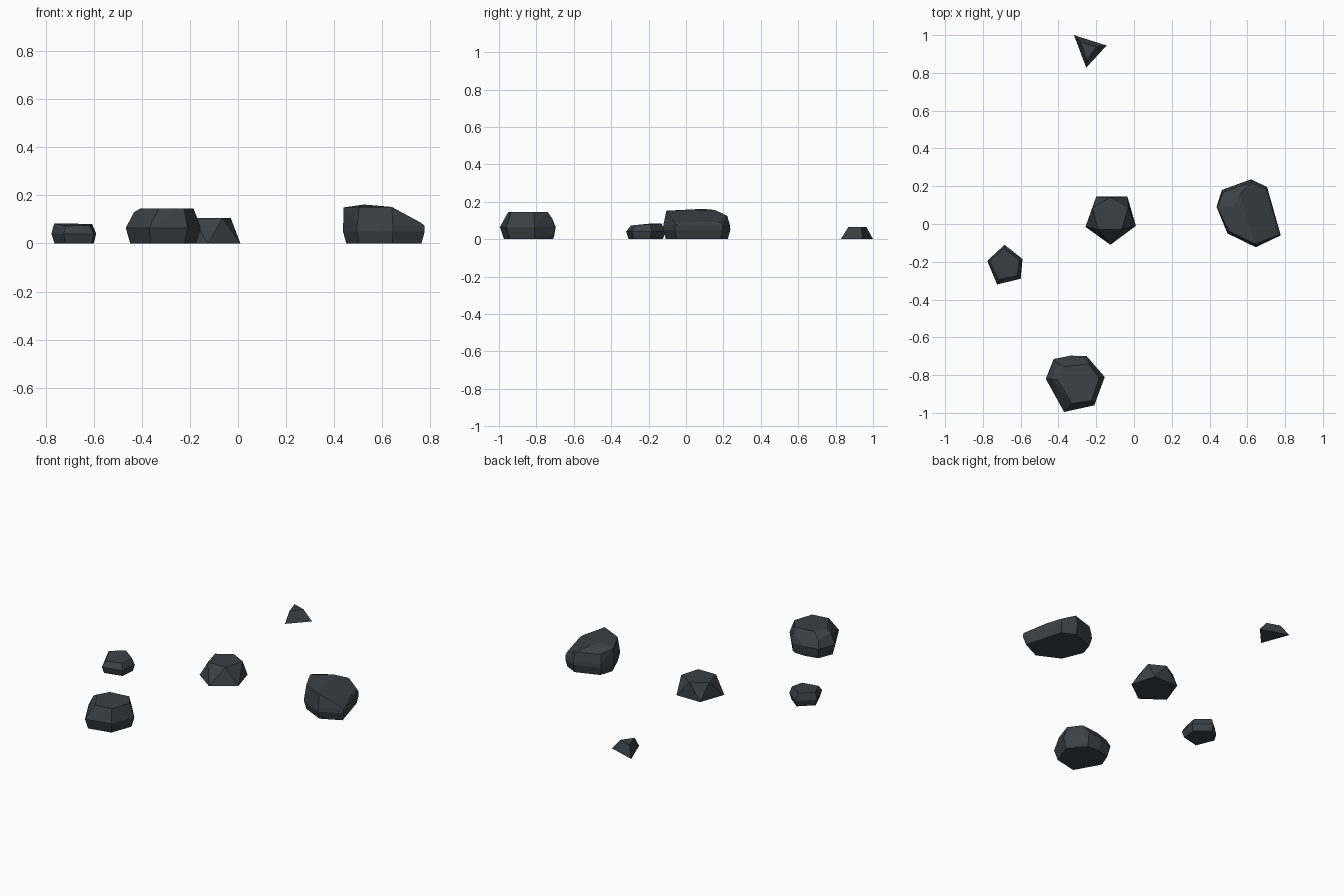
import bpy, bmesh, math
from mathutils import Vector

slate = bpy.data.materials.new("dark slate")
slate.diffuse_color = (0.045, 0.052, 0.058, 1)


def ring(pts, z, scale=1.0):
    """Lift a plan outline to height z, shrunk about its middle."""
    cx = sum(p[0] for p in pts) / len(pts)
    cy = sum(p[1] for p in pts) / len(pts)
    return [(cx + (x - cx) * scale, cy + (y - cy) * scale, z) for x, y in pts]


def rock(name, points):
    """Faceted stone: convex hull with flat facets merged."""
    bm = bmesh.new()
    for p in points:
        bm.verts.new(p)
    res = bmesh.ops.convex_hull(bm, input=bm.verts[:])
    junk = {g for g in res["geom_interior"] + res["geom_unused"]
            if isinstance(g, bmesh.types.BMVert)}
    bmesh.ops.delete(bm, geom=list(junk), context='VERTS')
    bmesh.ops.dissolve_limit(bm, angle_limit=math.radians(6),
                             verts=bm.verts[:], edges=bm.edges[:])
    bmesh.ops.recalc_face_normals(bm, faces=bm.faces[:])
    me = bpy.data.meshes.new(name)
    bm.to_mesh(me)
    bm.free()
    me.materials.append(slate)
    ob = bpy.data.objects.new(name, me)
    bpy.context.collection.objects.link(ob)


# Tiny three-sided chip at the back
rock("chip_rock",
     ring([(-0.318, 1.0), (-0.145, 0.945), (-0.253, 0.828)], 0) +
     ring([(-0.282, 0.965), (-0.2, 0.937), (-0.25, 0.868)], 0.065))

# Middle rock: pentagon base with a turned pentagon on top
rock("middle_rock",
     ring([(-0.20, 0.145), (-0.035, 0.145), (0.01, -0.01),
           (-0.125, -0.11), (-0.257, -0.015)], 0) +
     ring([(-0.125, 0.142), (-0.03, 0.09), (-0.065, -0.03),
           (-0.188, -0.03), (-0.22, 0.085)], 0.105))

# Small left rock: pentagon that bulges at mid height
left = [(-0.685, -0.11), (-0.59, -0.185), (-0.60, -0.29),
        (-0.725, -0.32), (-0.777, -0.195)]
rock("left_rock",
     ring(left, 0, 0.87) + ring(left, 0.04) +
     [(-0.69, -0.13, 0.083), (-0.607, -0.19, 0.08), (-0.618, -0.272, 0.075),
      (-0.717, -0.295, 0.073), (-0.765, -0.195, 0.083)])

# Front rock: seven-sided waist with a flat six-sided top
front = [(-0.425, -0.715), (-0.335, -0.697), (-0.25, -0.70), (-0.155, -0.81),
         (-0.21, -0.96), (-0.37, -0.995), (-0.467, -0.82)]
rock("front_rock",
     ring(front, 0, 0.88) + ring(front, 0.065) +
     [(-0.335, -0.705, 0.015), (-0.25, -0.705, 0.015),
      (-0.41, -0.735, 0.11), (-0.265, -0.715, 0.11), (-0.433, -0.82, 0.13)] +
     ring([(-0.365, -0.755), (-0.24, -0.74), (-0.185, -0.815),
           (-0.225, -0.935), (-0.33, -0.95), (-0.405, -0.825)], 0.146))

# Large right rock: eight-sided waist, top sloping down to the right
right = [(0.465, 0.18), (0.62, 0.237), (0.705, 0.195), (0.735, 0.09),
         (0.777, -0.06), (0.645, -0.123), (0.495, -0.05), (0.437, 0.09)]
rock("right_rock",
     ring(right, 0, 0.92) + ring(right, 0.05) + ring(right, 0.075, 0.99) +
     [(0.44, 0.09, 0.15), (0.475, 0.17, 0.13), (0.62, 0.22, 0.125),
      (0.525, 0.09, 0.162), (0.56, 0.155, 0.156), (0.505, -0.04, 0.152),
      (0.64, -0.105, 0.152), (0.76, -0.06, 0.087), (0.725, 0.08, 0.095),
      (0.70, 0.185, 0.09)])
